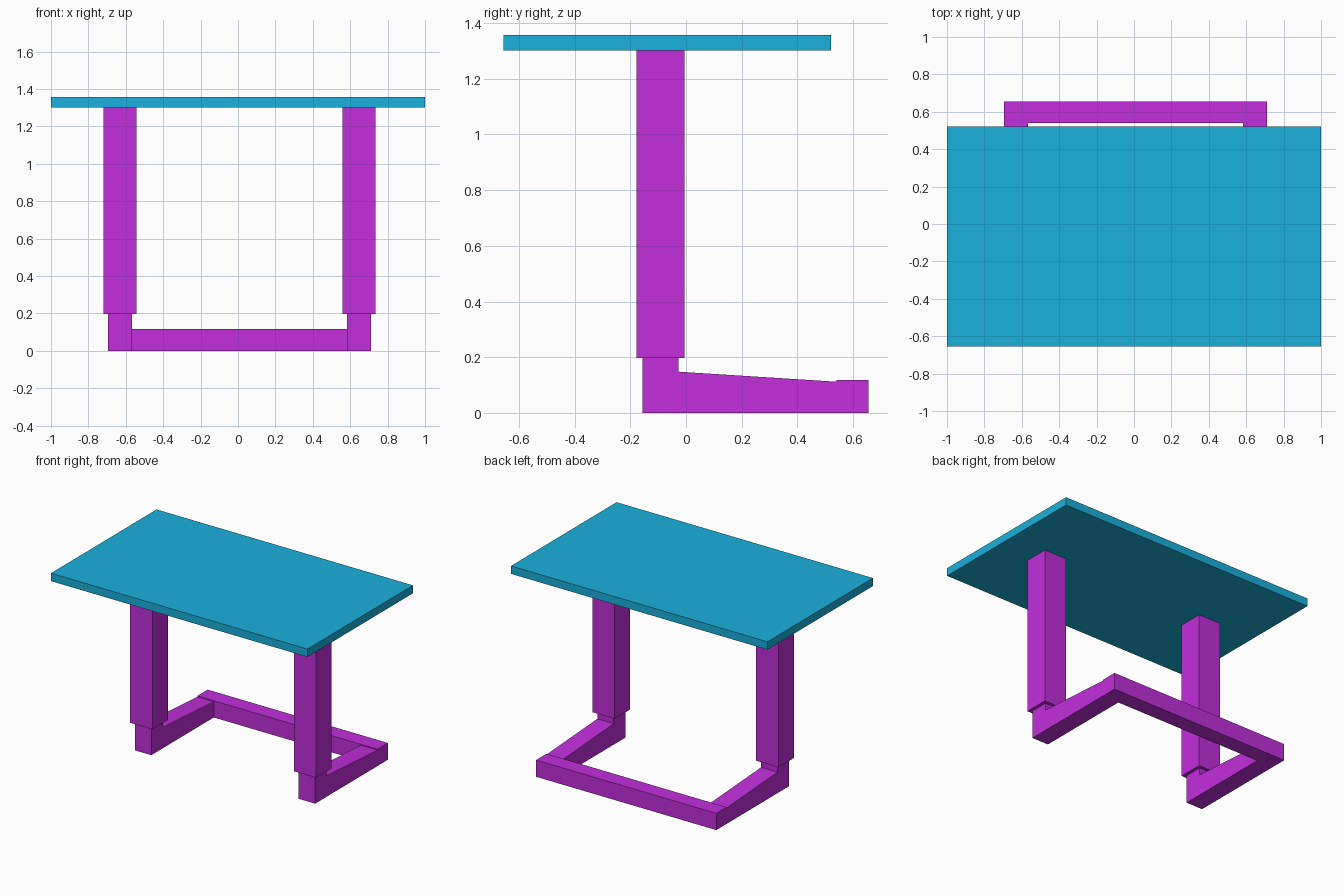
import bpy
import bmesh

if "Cube" in bpy.data.objects:
    bpy.data.objects.remove(bpy.data.objects["Cube"])


def material(name, rgb):
    m = bpy.data.materials.new(name)
    m.diffuse_color = (*rgb, 1)
    m.use_nodes = True
    m.node_tree.nodes["Principled BSDF"].inputs["Base Color"].default_value = m.diffuse_color
    return m


def prism(name, profile, x0, x1, mat):
    """Extrude a (y, z) profile along x from x0 to x1."""
    bm = bmesh.new()
    face = bm.faces.new([bm.verts.new((x0, y, z)) for y, z in profile])
    ext = bmesh.ops.extrude_face_region(bm, geom=[face])
    verts = [g for g in ext["geom"] if isinstance(g, bmesh.types.BMVert)]
    bmesh.ops.translate(bm, verts=verts, vec=(x1 - x0, 0, 0))
    bmesh.ops.recalc_face_normals(bm, faces=bm.faces)
    mesh = bpy.data.meshes.new(name)
    bm.to_mesh(mesh)
    bm.free()
    mesh.materials.append(mat)
    obj = bpy.data.objects.new(name, mesh)
    bpy.context.collection.objects.link(obj)
    return obj


def rect(y0, y1, z0, z1):
    return [(y0, z0), (y1, z0), (y1, z1), (y0, z1)]


blue = material("top_blue", (0.010, 0.434, 0.716))
magenta = material("frame_magenta", (0.54, 0.028, 0.716))

# Table top
prism("table_top", rect(-0.655, 0.521, 1.302, 1.358), -1, 1, blue)

# Frame sits slightly right of centre
MID, SPREAD = 0.008, 0.639
LEG_HALF, FOOT_HALF = 0.087, 0.064

# Foot: short post at the front, bar tapering to the back
foot = [(-0.156, 0), (0.54, 0), (0.54, 0.112),
        (-0.027, 0.148), (-0.027, 0.197), (-0.156, 0.197)]

for side, s in (("left", -1), ("right", 1)):
    x = MID + s * SPREAD
    prism(f"{side}_leg", rect(-0.178, -0.005, 0.197, 1.302),
          x - LEG_HALF, x + LEG_HALF, magenta)
    prism(f"{side}_foot", foot, x - FOOT_HALF, x + FOOT_HALF, magenta)

# Rear crossbar joining the feet
half = SPREAD + FOOT_HALF
prism("rear_crossbar", rect(0.54, 0.655, 0, 0.118), MID - half, MID + half, magenta)
